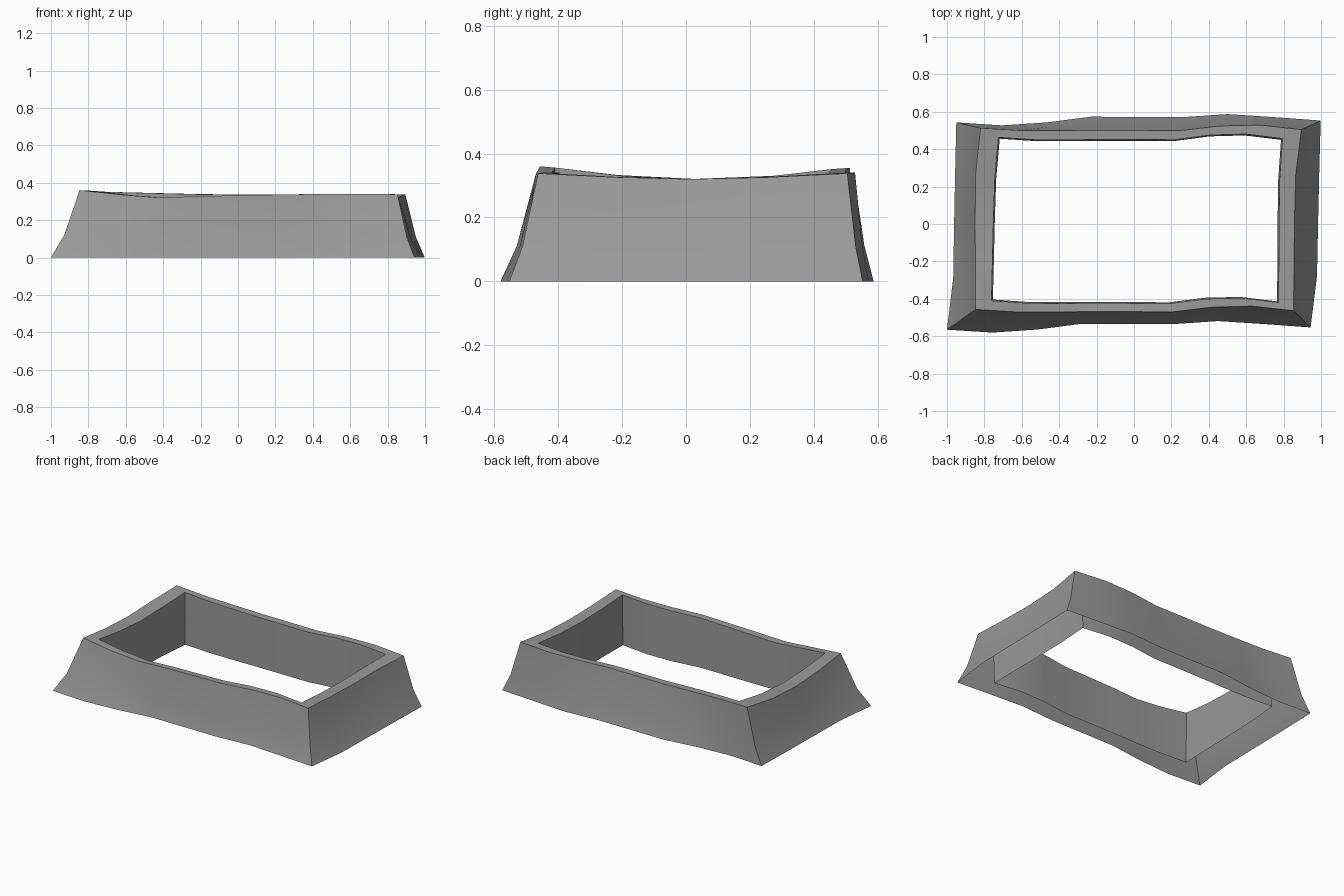
import bpy
import bmesh
from mathutils import Vector

cube = bpy.data.objects.get("Cube")
if cube:
    bpy.data.objects.remove(cube)

stone = bpy.data.materials.new("stone_grey")
stone.use_nodes = True
grey = (0.32, 0.32, 0.32, 1)
stone.diffuse_color = grey
stone.node_tree.nodes["Principled BSDF"].inputs["Base Color"].default_value = grey

# Stations along the long and short walls
LONG = (0, .125, .25, .37, .62, .745, .87, 1)
SHORT = (0, .25, .5, .75, 1)

# Sideways waviness of the walls, at the foot and at the rim
FOOT_LONG = (0, -.017, -.002, .027, .022, .037, .02, 0)
RIM_LONG = (0, -.012, -.012, -.009, -.009, .017, .023, 0)
FOOT_SHORT = (0, .021, .013, .006, 0)
RIM_SHORT = (0, -.008, -.016, -.02, 0)
INNER_SHORT = (0, -.004, -.008, -.01, 0)

# Sag of the rim below the line between its corners
FRONT_SAG = (0, -.02, -.034, -.024, -.01, -.004, 0, 0)
BACK_SAG = (0, -.004, -.007, -.01, -.007, -.002, 0, 0)
LEFT_SAG = (0, -.012, -.018, -.012, 0)
RIGHT_SAG = (0, -.026, -.037, -.026, 0)
LEVEL = (0,) * len(LONG)


def edge(a, b, stations, offset, sag, axis):
    """Wavy edge from corner a to corner b."""
    points = []
    for t, shift, drop in zip(stations, offset, sag):
        p = Vector(a).lerp(Vector(b), t)
        p[axis] += shift
        p.z += drop
        points.append(p)
    return points


def ring(fl, fr, br, bl, long_wave, short_wave, sags):
    """Closed loop: front, +x side, back, -x side."""
    front = edge(fl, fr, LONG, long_wave, sags[0], 1)
    plus_side = edge(fr, br, SHORT, short_wave, sags[1], 0)
    back = edge(bl, br, LONG, long_wave, sags[2], 1)
    minus_side = edge(fl, bl, SHORT, short_wave, sags[3], 0)
    return front[:-1] + plus_side[:-1] + back[:0:-1] + minus_side[:0:-1]


flat = (LEVEL,) * 4
sagging = (FRONT_SAG, LEFT_SAG, BACK_SAG, RIGHT_SAG)
foot = ring((-1, -.565, 0), (.944, -.553, 0), (.998, .553, 0), (-.95, .543, 0),
            FOOT_LONG, FOOT_SHORT, flat)
rim = ring((-.847, -.457, .36), (.853, -.463, .338), (.895, .505, .338), (-.82, .513, .355),
           RIM_LONG, RIM_SHORT, sagging)
inner = ring((-.762, -.41, .356), (.773, -.42, .338), (.794, .457, .338), (-.725, .463, .352),
             RIM_LONG, INNER_SHORT, sagging)

# Flared outer wall bends about a third of the way up
bend = []
for low, high in zip(foot, rim):
    p = low.lerp(high, .46)
    p.z = high.z * .33
    bend.append(p)
# Inner wall drops almost straight to the ground; the underside stays open
inner_foot = [Vector((p.x * .99, p.y * .985, 0)) for p in inner]

bm = bmesh.new()
loops = [[bm.verts.new(p) for p in loop] for loop in (foot, bend, rim, inner, inner_foot)]
for lower, upper in zip(loops, loops[1:]):
    n = len(lower)
    for i in range(n):
        j = (i + 1) % n
        bm.faces.new((lower[i], lower[j], upper[j], upper[i]))
mesh = bpy.data.meshes.new("frame_wall")
bm.to_mesh(mesh)
bm.free()
mesh.materials.append(stone)

wall = bpy.data.objects.new("frame_wall", mesh)
bpy.context.collection.objects.link(wall)
bpy.ops.object.select_all(action="DESELECT")
wall.select_set(True)
bpy.context.view_layer.objects.active = wall
bpy.ops.object.shade_smooth_by_angle(angle=.55)
